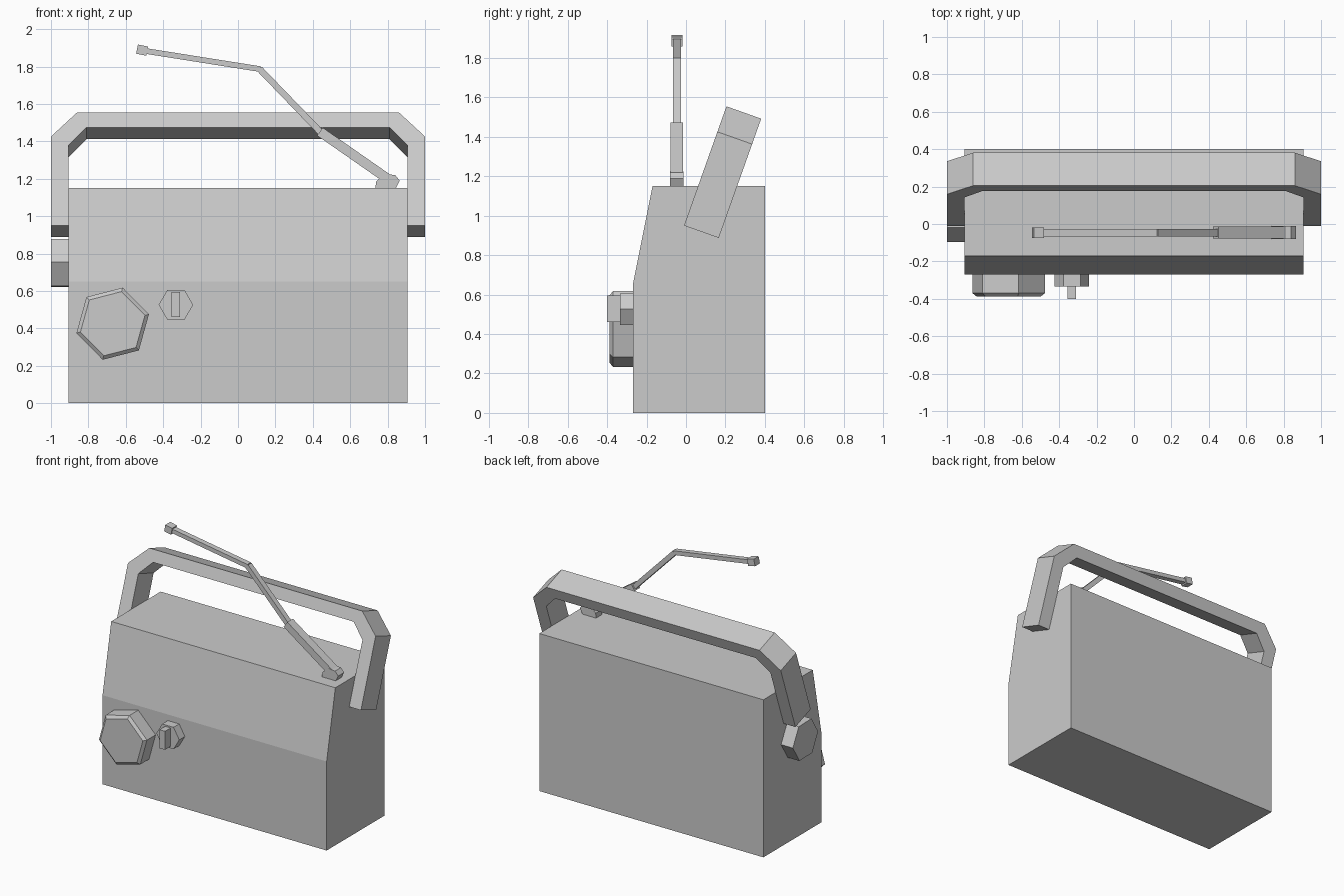
import bpy
import bmesh
from math import cos, sin, radians
from mathutils import Vector

cube = bpy.data.objects.get("Cube")
if cube:
    bpy.data.objects.remove(cube)

grey = bpy.data.materials.new("plain_grey")
grey.use_nodes = True
colour = (0.6, 0.6, 0.6, 1)
grey.diffuse_color = colour
grey.node_tree.nodes["Principled BSDF"].inputs["Base Color"].default_value = colour


def loft(name, rings):
    """Join matching rings of points into a closed solid."""
    bm = bmesh.new()
    loops = [[bm.verts.new(p) for p in ring] for ring in rings]
    for a, b in zip(loops, loops[1:]):
        for i in range(len(a)):
            j = (i + 1) % len(a)
            bm.faces.new((a[i], a[j], b[j], b[i]))
    bm.faces.new(loops[0])
    bm.faces.new(loops[-1])
    bmesh.ops.recalc_face_normals(bm, faces=bm.faces)
    mesh = bpy.data.meshes.new(name)
    bm.to_mesh(mesh)
    bm.free()
    mesh.materials.append(grey)
    obj = bpy.data.objects.new(name, mesh)
    bpy.context.collection.objects.link(obj)
    return obj


def extrude_y(name, outline, y0, y1):
    return loft(name, [[(x, y, z) for x, z in outline] for y in (y0, y1)])


def hexagon(u, v, radius, turn):
    angles = [radians(turn + 60 * i) for i in range(6)]
    return [(u + radius * cos(a), v + radius * sin(a)) for a in angles]


def rod(name, start, end, width, depth, y=-0.046):
    """Square bar between two (x, z) points."""
    a, b = Vector(start), Vector(end)
    side = (b - a).normalized().orthogonal() * width / 2
    outline = [a + side, b + side, b - side, a - side]
    return extrude_y(name, outline, y - depth / 2, y + depth / 2)


# Case with a sloping upper front
case = [(-0.27, 0), (0.4, 0), (0.4, 1.15), (-0.17, 1.15), (-0.27, 0.65)]
loft("case", [[(x, y, z) for y, z in case] for x in (-0.905, 0.905)])

# Carrying handle, leaning back
half = [(0.905, 0), (1, 0), (1, 0.505), (0.86, 0.642)]
inner = [(0.81, 0.557), (0.905, 0.456)]
outline = half + [(-x, u) for x, u in reversed(half)]
outline += [(-x, u) for x, u in reversed(inner)] + inner
foot = Vector((0, -0.01, 0.95))
along = Vector((0, 0.335, 0.942))
across = Vector((0, 0.942, -0.335))
loft("handle", [[Vector((x, 0, 0)) + foot + along * u + across * w
                 for x, u in outline] for w in (0, 0.187)])

# Tuning knob with a chamfered face
rings = [(-0.26, 0.2), (-0.37, 0.2), (-0.387, 0.178)]
loft("tuning_knob", [[(x, y, z) for x, z in hexagon(-0.67, 0.425, r, 14.5)]
                     for y, r in rings])

# Selector knob with a grip bar
extrude_y("selector_knob", hexagon(-0.332, 0.526, 0.092, 0), -0.335, -0.26)
rod("selector_grip", (-0.332, 0.46), (-0.332, 0.595), 0.045, 0.075, -0.3625)

# Side knob
loft("side_knob", [[(x, y, z) for y, z in hexagon(0.05, 0.75, 0.146, -2)]
                   for x in (-1, -0.9)])

# Folding aerial
base = [(0.735, 1.15), (0.845, 1.15), (0.865, 1.19),
        (0.84, 1.22), (0.78, 1.225), (0.738, 1.185)]
extrude_y("aerial_base", base, -0.08, -0.012)
rod("aerial_lower", (0.8, 1.2), (0.438, 1.452), 0.052, 0.064)
rod("aerial_middle", (0.45, 1.44), (0.115, 1.787), 0.034, 0.04)
rod("aerial_upper", (0.12, 1.786), (-0.5, 1.884), 0.03, 0.04)
rod("aerial_tip", (-0.485, 1.882), (-0.54, 1.893), 0.05, 0.056)
